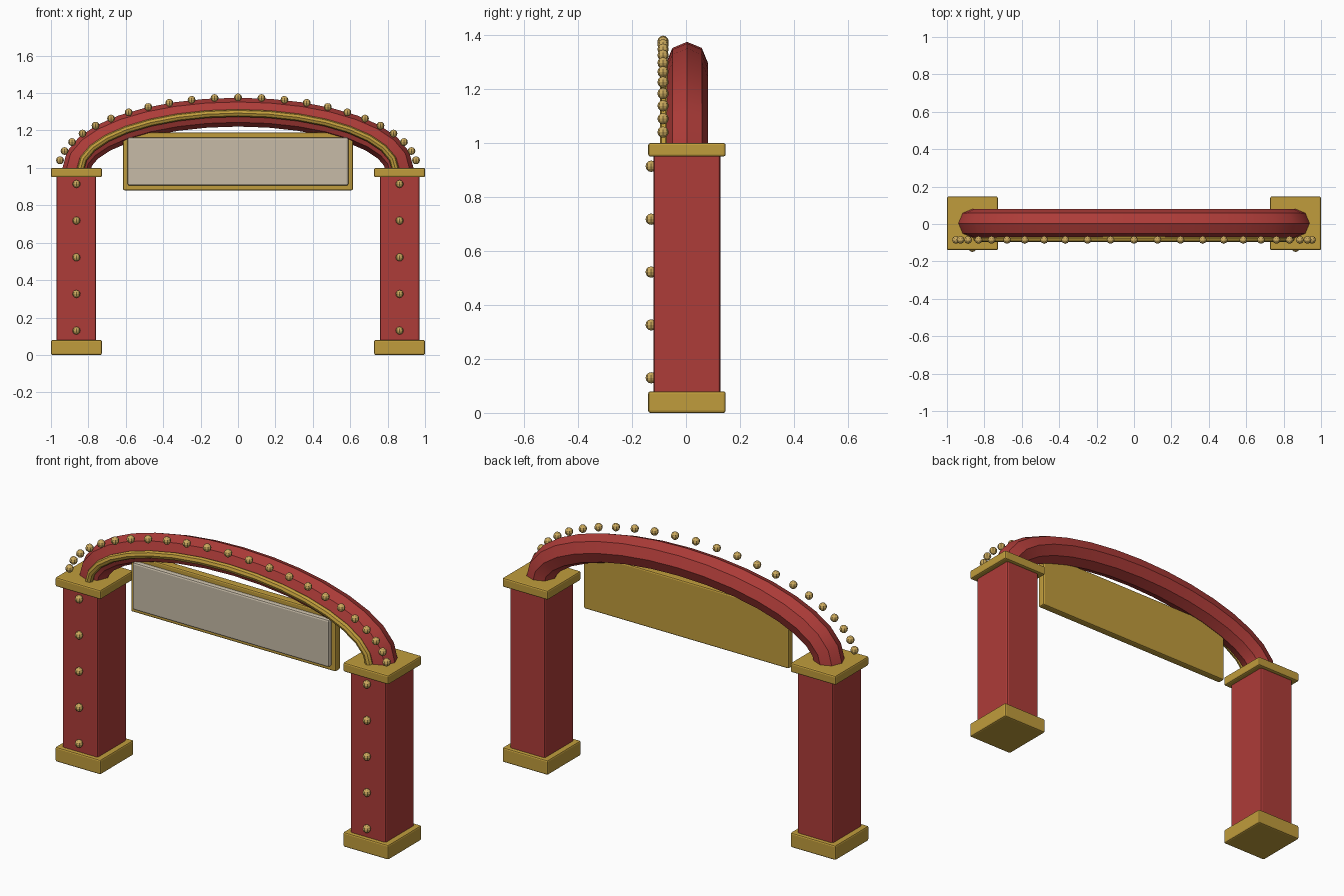
import bpy, bmesh, math
from mathutils import Vector

cube = bpy.data.objects.get("Cube")
if cube:
    bpy.data.objects.remove(cube, do_unlink=True)


def material(name, rgb):
    m = bpy.data.materials.new(name)
    m.use_nodes = True
    m.diffuse_color = (*rgb, 1)
    m.node_tree.nodes["Principled BSDF"].inputs["Base Color"].default_value = (*rgb, 1)
    return m


RED = material("painted red", (0.42, 0.045, 0.04))
GOLD = material("gold", (0.53, 0.335, 0.045))
BULB = material("warm bulb gold", (0.60, 0.40, 0.11))
GREY = material("sign grey", (0.57, 0.50, 0.39))


def finish(name, bm, mat, smooth=False):
    bmesh.ops.recalc_face_normals(bm, faces=bm.faces)
    mesh = bpy.data.meshes.new(name)
    bm.to_mesh(mesh)
    bm.free()
    mesh.materials.append(mat)
    ob = bpy.data.objects.new(name, mesh)
    bpy.context.collection.objects.link(ob)
    if smooth:
        bpy.ops.object.select_all(action='DESELECT')
        ob.select_set(True)
        bpy.context.view_layer.objects.active = ob
        bpy.ops.object.shade_smooth_by_angle(angle=math.radians(30))
    return ob


def box(name, x, y, z, mat, bevel=0.008):
    """Bevelled box from (low, high) ranges on each axis."""
    bm = bmesh.new()
    bmesh.ops.create_cube(bm, size=1)
    for v in bm.verts:
        v.co = [r[0] if c < 0 else r[1] for c, r in zip(v.co, (x, y, z))]
    bmesh.ops.bevel(bm, geom=bm.edges[:], offset=bevel, segments=2,
                    profile=0.5, affect='EDGES')
    return finish(name, bm, mat)


def arc_point(t, a, b, y):
    return Vector((-a * math.cos(t), y, 0.99 + b * math.sin(t)))


def arc_tube(name, a, b, y, radius, mat, steps=16, sides=8):
    """Round section swept along a half ellipse."""
    bm = bmesh.new()
    rings = []
    for i in range(steps + 1):
        t = math.pi * i / steps
        out = Vector((-b * math.cos(t), 0, a * math.sin(t))).normalized()
        angles = [2 * math.pi * k / sides for k in range(sides)]
        rings.append([bm.verts.new(arc_point(t, a, b, y) + radius *
                      (out * math.cos(s) + Vector((0, math.sin(s), 0))))
                      for s in angles])
    for r, q in zip(rings, rings[1:]):
        for k in range(sides):
            n = (k + 1) % sides
            bm.faces.new((r[k], r[n], q[n], q[k]))
    bm.faces.new(rings[0])
    bm.faces.new(rings[-1])
    return finish(name, bm, mat, smooth=True)


def bulbs(name, centres):
    bm = bmesh.new()
    for c in centres:
        new = bmesh.ops.create_uvsphere(bm, u_segments=8, v_segments=6, radius=0.021)
        bmesh.ops.translate(bm, verts=new["verts"], vec=c)
    return finish(name, bm, BULB)


# Columns with gold bases, caps and a row of bulbs
POST = 0.864
for side, s in (("left", 1), ("right", -1)):
    def span(half):
        return (s * POST - half, s * POST + half)
    box(side + "_column", span(0.106), (-0.12, 0.128), (0.002, 0.97), RED, 0.01)
    box(side + "_base", span(0.136), (-0.14, 0.147), (0, 0.08), GOLD)
    box(side + "_cap", span(0.136), (-0.14, 0.147), (0.95, 1.0), GOLD)
    bulbs(side + "_column_bulbs",
          [Vector((s * POST, -0.129, 0.13 + 0.196 * i)) for i in range(5)])

# Arch, front trim and bulbs above it
arc_tube("arch", POST, 0.308, 0.004, 0.077, RED)
arc_tube("arch_trim", 0.842, 0.303, -0.076, 0.02, GOLD)
bulbs("arch_bulbs",
      [arc_point(math.pi * i / 24, 0.96, 0.387, -0.085) for i in range(1, 24)])

# Hanging sign
box("sign_frame", (-0.615, 0.615), (-0.042, 0), (0.88, 1.19), GOLD)
box("sign_panel", (-0.59, 0.59), (-0.066, -0.03), (0.905, 1.163), GREY, 0.01)
